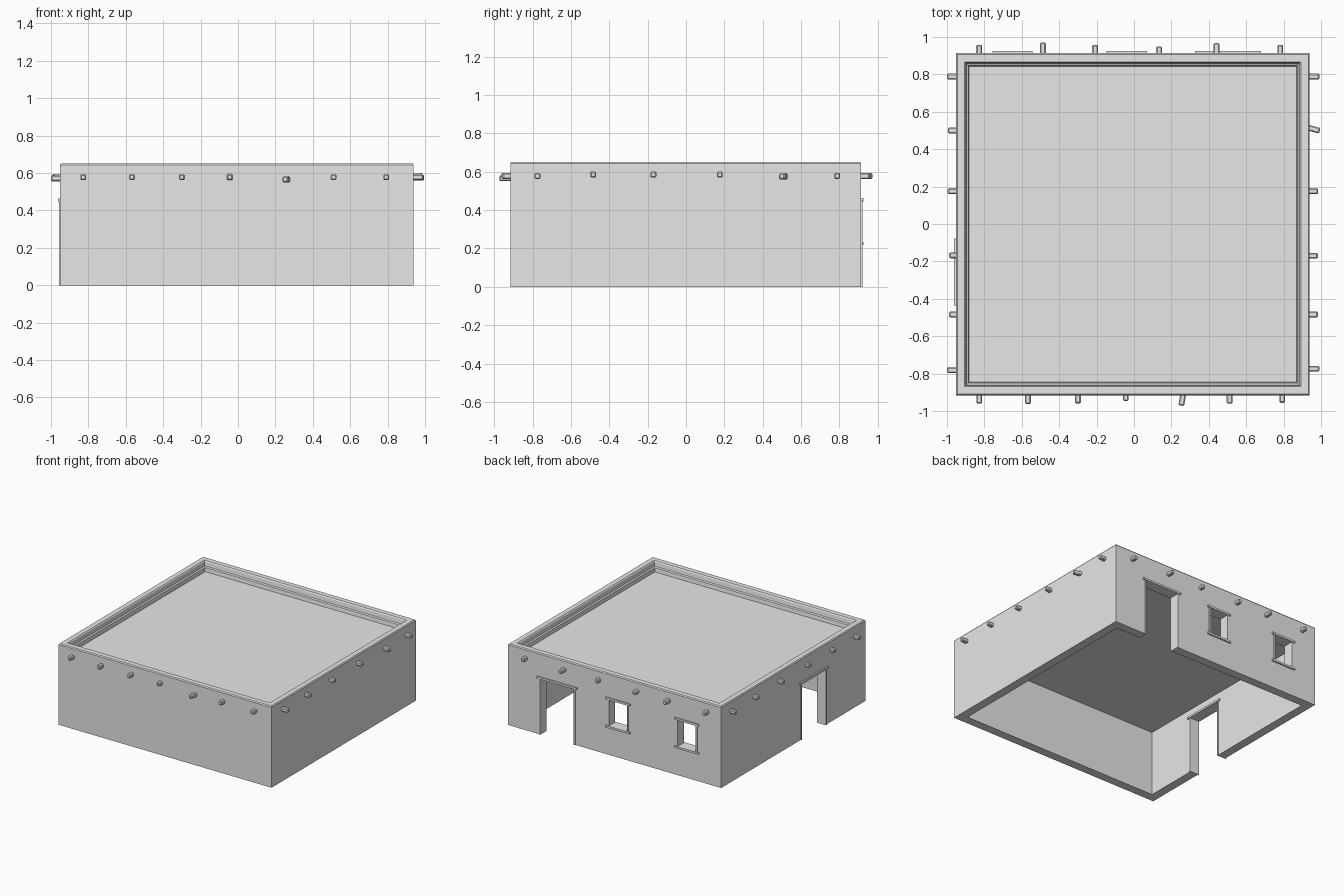
import bpy
import bmesh
from math import radians
from mathutils import Matrix, Vector

cube = bpy.data.objects.get("Cube")
if cube:
    bpy.data.objects.remove(cube, do_unlink=True)

# One plain plaster colour
plaster = bpy.data.materials.new("plaster_grey")
plaster.use_nodes = True
plaster.diffuse_color = (0.8, 0.8, 0.8, 1)
plaster.node_tree.nodes["Principled BSDF"].inputs["Base Color"].default_value = (0.8, 0.8, 0.8, 1)

X0, X1, Y0, Y1 = -0.951, 0.939, -0.916, 0.913
THICK = 0.07
ROOF = 0.575


def add_object(name, bm):
    bmesh.ops.recalc_face_normals(bm, faces=bm.faces)
    mesh = bpy.data.meshes.new(name)
    bm.to_mesh(mesh)
    bm.free()
    mesh.materials.append(plaster)
    obj = bpy.data.objects.new(name, mesh)
    bpy.context.collection.objects.link(obj)
    return obj


def box(name, low, high, bevel=0.0):
    low, high = Vector(low), Vector(high)
    bm = bmesh.new()
    bmesh.ops.create_cube(bm, size=1)
    bmesh.ops.scale(bm, vec=high - low, verts=bm.verts)
    bmesh.ops.translate(bm, vec=(low + high) / 2, verts=bm.verts)
    if bevel:
        bmesh.ops.bevel(bm, geom=bm.edges[:], offset=bevel, segments=1, affect='EDGES')
    return add_object(name, bm)


# Walls: a parapet profile (inset, height) carried round the four corners
profile = [(0, 0), (0, 0.644), (0.006, 0.652), (0.046, 0.652), (0.052, 0.645),
           (0.056, 0.612), (0.066, 0.606), (THICK, ROOF), (THICK, 0)]
bm = bmesh.new()
rings = []
for inset, z in profile:
    a, b, c, d = X0 + inset, X1 - inset, Y0 + inset, Y1 - inset
    rings.append([bm.verts.new((x, y, z)) for x, y in ((a, c), (b, c), (b, d), (a, d))])
for i, ring in enumerate(rings):
    following = rings[(i + 1) % len(rings)]
    for k in range(4):
        n = (k + 1) % 4
        bm.faces.new((ring[k], ring[n], following[n], following[k]))
walls = add_object("walls", bm)

# Roof slab
box("roof_slab", (X0 + THICK - 0.004, Y0 + THICK - 0.004, 0.52),
    (X1 - THICK + 0.004, Y1 - THICK + 0.004, ROOF))


def wall_box(name, side, start, end, bottom, top, proud):
    """Box spanning the thickness of the back or right wall."""
    if side == "back":
        return box(name, (start, Y1 - THICK - proud, bottom), (end, Y1 + proud, top))
    return box(name, (X0 - proud, start, bottom), (X0 + THICK + proud, end, top))


def opening(name, side, start, end, bottom, top):
    """Cut a hole and line it with boards."""
    cutter = wall_box("cutter", side, start, end, bottom - (0.1 if bottom == 0 else 0), top, 0.05)
    mod = walls.modifiers.new("cut", 'BOOLEAN')
    mod.object = cutter
    mod.solver = 'EXACT'
    bpy.context.view_layer.objects.active = walls
    bpy.ops.object.modifier_apply(modifier=mod.name)
    bpy.data.objects.remove(cutter, do_unlink=True)
    board, lip = 0.012, 0.016
    wall_box(name + "_lintel", side, start - lip, end + lip, top - board, top + 0.004, 0.011)
    wall_box(name + "_jamb_a", side, start, start + board, bottom, top - board, 0.006)
    wall_box(name + "_jamb_b", side, end - board, end, bottom, top - board, 0.006)
    if bottom > 0:
        wall_box(name + "_sill", side, start - lip, end + lip, bottom - 0.004, bottom + board, 0.011)


opening("back_door", "back", 0.342, 0.664, 0, 0.46)
opening("middle_window", "back", -0.13, 0.054, 0.222, 0.456)
opening("end_window", "back", -0.74, -0.558, 0.222, 0.456)
opening("side_door", "side", -0.42, -0.094, 0, 0.46)


def beam(name, along, reach, side, z=0.578, yaw=0.0):
    """Square beam end with worn corners, sticking out of one wall."""
    bm = bmesh.new()
    bmesh.ops.create_cube(bm, size=1)
    length = reach + 0.03
    bmesh.ops.scale(bm, vec=(0.031, length, 0.031), verts=bm.verts)
    bmesh.ops.bevel(bm, geom=bm.edges[:], offset=0.006, segments=1, affect='EDGES')
    bmesh.ops.translate(bm, vec=(0, length / 2 - 0.03, 0), verts=bm.verts)
    place, turn = {"front": ((along, Y0, z), 180), "back": ((along, Y1, z), 0),
                   "left": ((X1, along, z), -90), "right": ((X0, along, z), 90)}[side]
    bm.transform(Matrix.Translation(place) @ Matrix.Rotation(radians(turn + yaw), 4, 'Z'))
    add_object(name, bm)


# Roof beam ends: position along the wall, reach, height, yaw
beams = {
    "front": [(-0.827, 0.045), (-0.567, 0.047), (-0.3, 0.043), (-0.044, 0.03),
              (0.262, 0.056, 0.566, -10), (0.511, 0.045), (0.793, 0.04)],
    "back": [(-0.828, 0.045), (-0.487, 0.058), (-0.208, 0.045), (0.134, 0.036),
             (0.441, 0.055), (0.782, 0.045)],
    "left": [(-0.774, 0.052), (-0.484, 0.044, 0.585), (-0.17, 0.044, 0.585),
             (0.176, 0.046, 0.585), (0.513, 0.056, 0.576, -15), (0.788, 0.052)],
    "right": [(-0.781, 0.049, 0.571), (-0.484, 0.037), (-0.168, 0.037),
              (0.176, 0.045), (0.5, 0.044), (0.788, 0.049, 0.571)],
}
for side, ends in beams.items():
    for i, (along, reach, *rest) in enumerate(ends):
        beam(f"{side}_beam_{i + 1}", along, reach, side, *rest)
